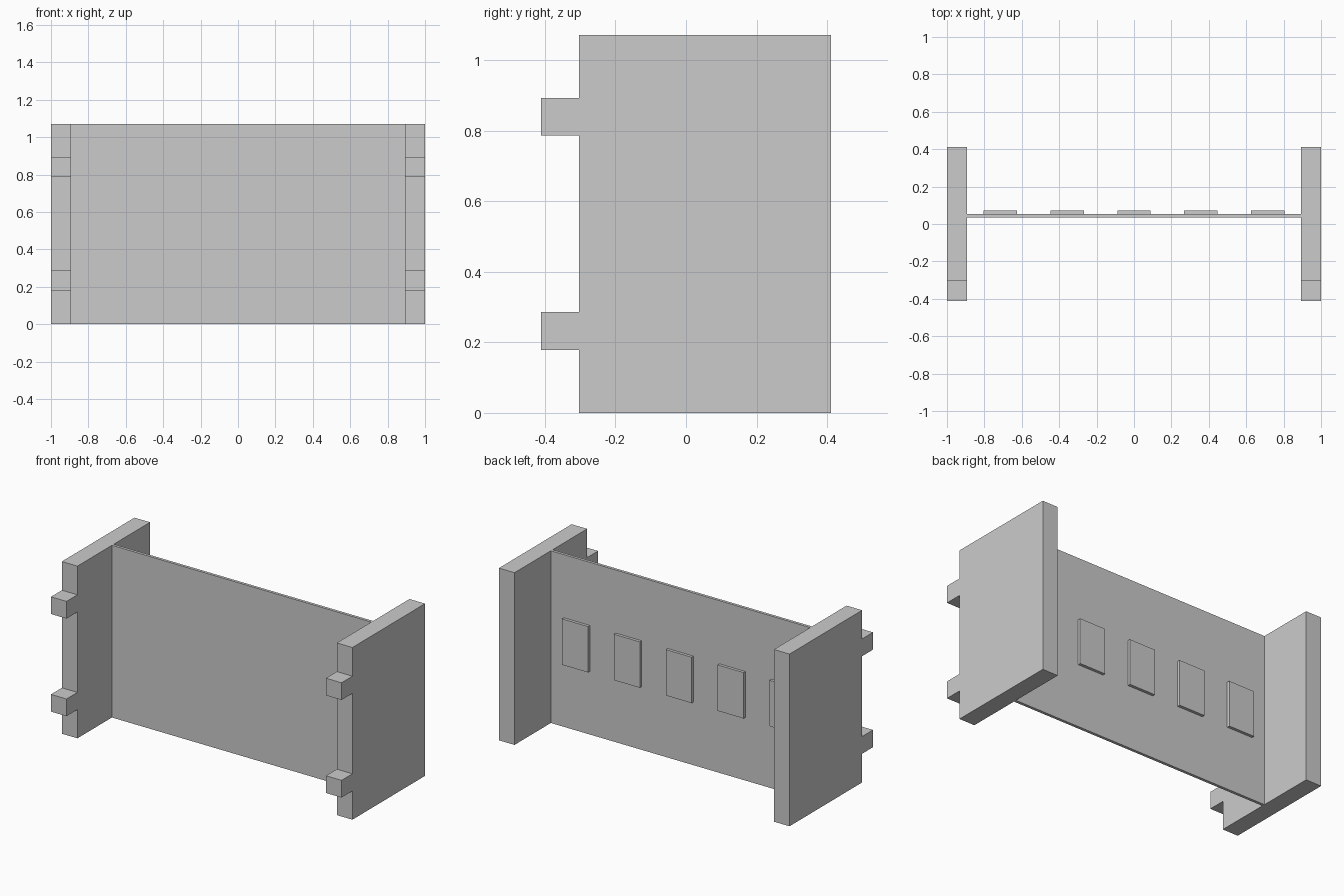
import bpy
import bmesh
from mathutils import Vector

U = 1 / 56  # modelling unit: the whole piece is 112 units wide

cube = bpy.data.objects.get("Cube")
if cube:
    bpy.data.objects.remove(cube, do_unlink=True)

grey = bpy.data.materials.new("plain grey")
grey.use_nodes = True
colour = (0.6, 0.6, 0.6, 1)
grey.diffuse_color = colour
grey.node_tree.nodes["Principled BSDF"].inputs["Base Color"].default_value = colour


def extrude_profile(name, points, offset):
    """Make a solid by extruding a flat outline along an offset, in units."""
    bm = bmesh.new()
    face = bm.faces.new([bm.verts.new(Vector(p) * U) for p in points])
    result = bmesh.ops.extrude_face_region(bm, geom=[face], use_keep_orig=True)
    moved = [g for g in result["geom"] if isinstance(g, bmesh.types.BMVert)]
    bmesh.ops.translate(bm, verts=moved, vec=Vector(offset) * U)
    bmesh.ops.recalc_face_normals(bm, faces=bm.faces)
    mesh = bpy.data.meshes.new(name)
    bm.to_mesh(mesh)
    bm.free()
    mesh.materials.append(grey)
    obj = bpy.data.objects.new(name, mesh)
    bpy.context.collection.objects.link(obj)
    return obj


def slab(name, x0, x1, y0, y1, z0, z1):
    outline = [(x0, y0, z0), (x1, y0, z0), (x1, y0, z1), (x0, y0, z1)]
    return extrude_profile(name, outline, (0, y1 - y0, 0))


# End walls, each with two square tabs on the front edge
BACK, FRONT, TAB, HEIGHT = 23, -17, -23, 60
profile = [(BACK, 0), (FRONT, 0)]
for low in (10, 44):
    high = low + 6
    profile += [(FRONT, low), (TAB, low), (TAB, high), (FRONT, high)]
profile += [(FRONT, HEIGHT), (BACK, HEIGHT)]
for side, name in ((1, "left_wall"), (-1, "right_wall")):
    extrude_profile(name, [(side * 50, y, z) for y, z in profile], (side * 6, 0, 0))

# Thin panel between the walls
slab("centre_panel", -50, 50, 2, 3, 0, HEIGHT)

# Row of raised plates on the back of the panel
for i in range(5):
    x = (i - 2) * 20
    slab(f"back_plate_{i + 1}", x - 5, x + 5, 3, 4, 22, 38)
